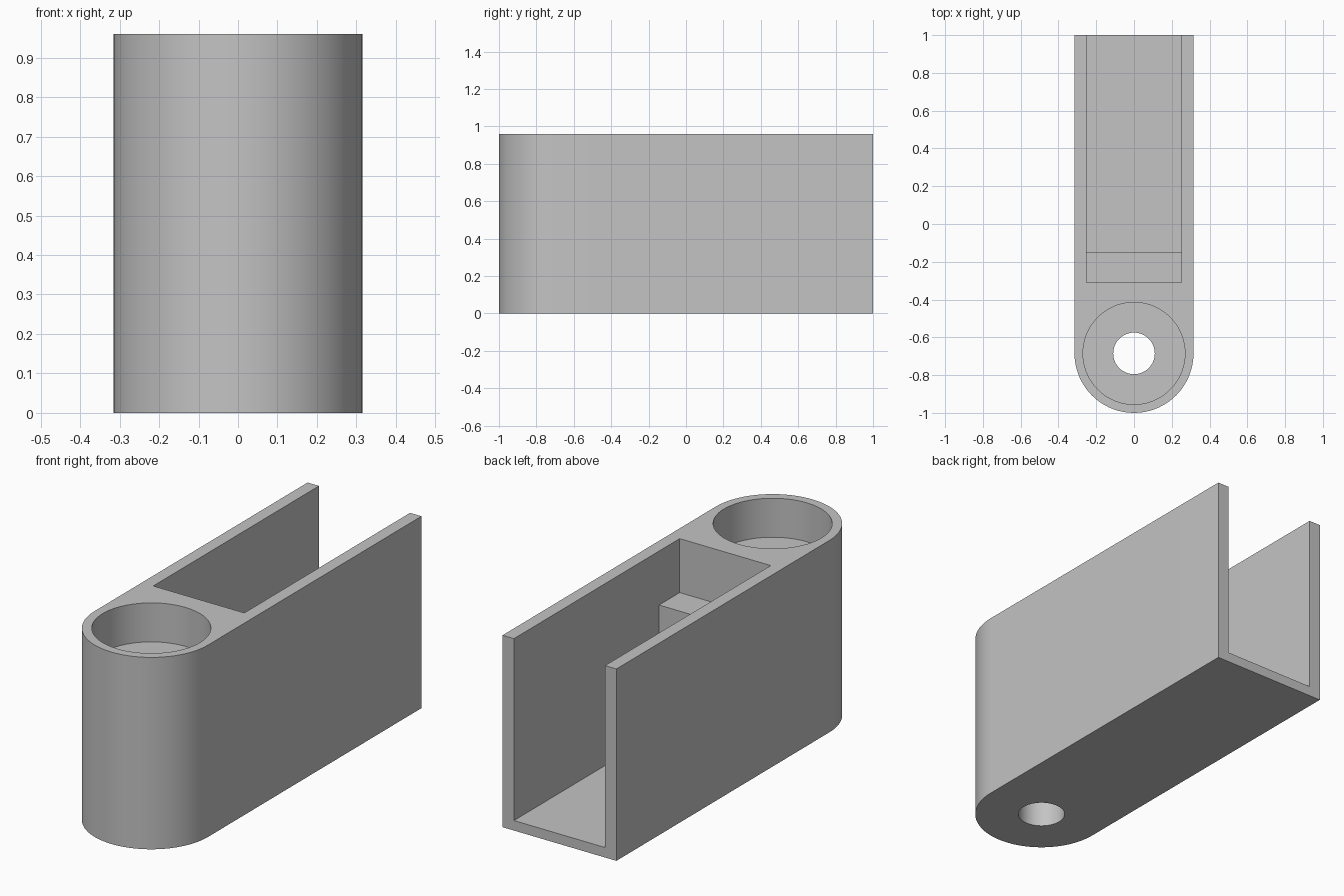
import bpy, bmesh, math
from mathutils import Matrix

cube = bpy.data.objects.get("Cube")
if cube:
    bpy.data.objects.remove(cube, do_unlink=True)

HEIGHT = 0.96
RADIUS = 0.315
PIVOT_Y = -1 + RADIUS

grey = bpy.data.materials.new("plain grey")
grey.use_nodes = True
colour = (0.55, 0.55, 0.55, 1)
grey.diffuse_color = colour
grey.node_tree.nodes["Principled BSDF"].inputs["Base Color"].default_value = colour


def prism(name, points, vector):
    """Extrude a closed outline of 3D points along a vector."""
    bm = bmesh.new()
    face = bm.faces.new([bm.verts.new(p) for p in points])
    moved = bmesh.ops.extrude_face_region(bm, geom=[face])["geom"]
    bmesh.ops.translate(bm, vec=vector, verts=[v for v in moved if isinstance(v, bmesh.types.BMVert)])
    bmesh.ops.recalc_face_normals(bm, faces=bm.faces)
    return finish(name, bm)


def cylinder(name, radius, bottom, top):
    """Upright cylinder on the pivot axis."""
    bm = bmesh.new()
    bmesh.ops.create_cone(bm, cap_ends=True, segments=72, radius1=radius, radius2=radius,
                          depth=top - bottom,
                          matrix=Matrix.Translation((0, PIVOT_Y, (top + bottom) / 2)))
    return finish(name, bm)


def finish(name, bm):
    mesh = bpy.data.meshes.new(name)
    bm.to_mesh(mesh)
    bm.free()
    mesh.materials.append(grey)
    obj = bpy.data.objects.new(name, mesh)
    bpy.context.collection.objects.link(obj)
    return obj


# Body: long block with a rounded front end
STEPS = 36
outline = [(RADIUS, 1, 0), (-RADIUS, 1, 0)]
for i in range(STEPS + 1):
    a = math.pi * (1 + i / STEPS)
    outline.append((RADIUS * math.cos(a), PIVOT_Y + RADIUS * math.sin(a), 0))
body = prism("bracket_body", outline, (0, 0, HEIGHT))

# Channel open at the top and back, with a raised step at its front end
INNER = 0.252
step_profile = [(1.1, 0.05), (-0.147, 0.05), (-0.147, 0.69), (-0.31, 0.69), (-0.31, 1.1), (1.1, 1.1)]
channel = prism("channel_cutter", [(-INNER, y, z) for y, z in step_profile], (2 * INNER, 0, 0))

# Counterbore and through hole in the rounded end
counterbore = cylinder("counterbore_cutter", 0.27, HEIGHT - 0.195, 1.1)
hole = cylinder("hole_cutter", 0.11, -0.1, 1.05)

bpy.context.view_layer.objects.active = body
for cutter in (channel, counterbore, hole):
    cutter.hide_render = True
    cut = body.modifiers.new(cutter.name, "BOOLEAN")
    cut.operation = "DIFFERENCE"
    cut.solver = "EXACT"
    cut.object = cutter
    bpy.ops.object.modifier_apply(modifier=cut.name)
    bpy.data.objects.remove(cutter, do_unlink=True)

# Smooth the round walls, keep the rims sharp
bpy.ops.object.select_all(action="DESELECT")
body.select_set(True)
bpy.ops.object.shade_smooth_by_angle(angle=math.radians(30))
